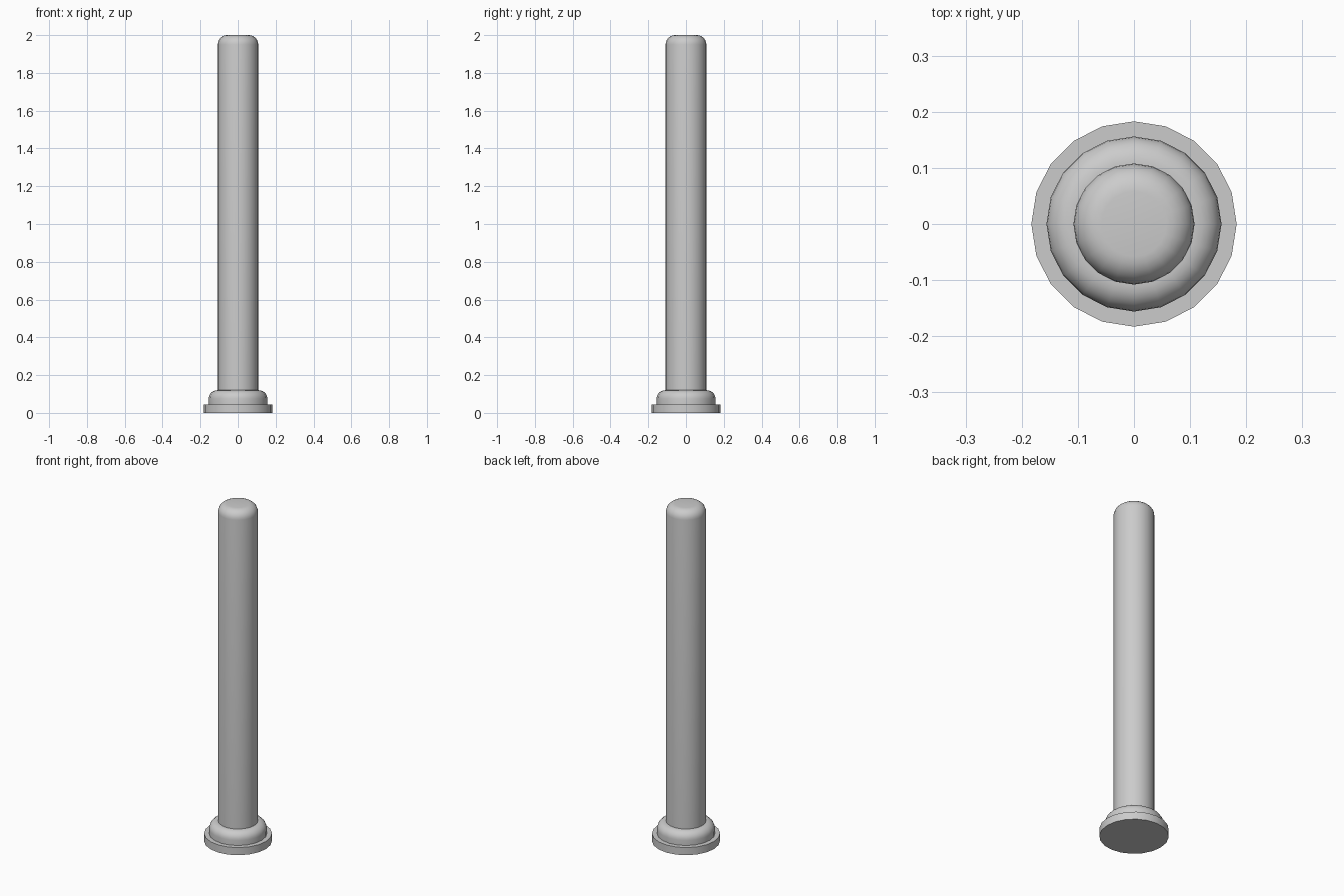
import bpy, bmesh, math

if "Cube" in bpy.data.objects:
    bpy.data.objects.remove(bpy.data.objects["Cube"])

SIDES = 20

def lathe(name, profile):
    """Revolve (radius, z) points around z, closing both ends with flat caps."""
    bm = bmesh.new()
    rings = []
    for r, z in profile:
        rings.append([bm.verts.new((r * math.cos(2 * math.pi * i / SIDES),
                                    r * math.sin(2 * math.pi * i / SIDES), z))
                      for i in range(SIDES)])
    for a, b in zip(rings, rings[1:]):
        for i in range(SIDES):
            j = (i + 1) % SIDES
            bm.faces.new((a[i], a[j], b[j], b[i]))
    bm.faces.new(rings[0][::-1])
    bm.faces.new(rings[-1])
    mesh = bpy.data.meshes.new(name)
    bm.to_mesh(mesh)
    bm.free()
    obj = bpy.data.objects.new(name, mesh)
    bpy.context.collection.objects.link(obj)
    bpy.ops.object.select_all(action='DESELECT')
    obj.select_set(True)
    bpy.context.view_layer.objects.active = obj
    bpy.ops.object.shade_smooth_by_angle(angle=math.radians(35))
    return obj

def rounded(radius, z0, z1, fillet, steps=6):
    """Profile of a cylinder with a rounded top edge."""
    arc = [(radius - fillet + fillet * math.cos(math.pi / 2 * k / steps),
            z1 - fillet + fillet * math.sin(math.pi / 2 * k / steps))
           for k in range(steps + 1)]
    return [(radius, z0)] + arc

# Flat foot disc
lathe("base_plate", [(0.183, 0.0), (0.183, 0.045)])
# Rounded collar around the foot of the post
lathe("base_collar", rounded(0.156, 0.045, 0.12, 0.045))
# Tall post with a rounded top
lathe("post", rounded(0.108, 0.045, 2.0, 0.05))
